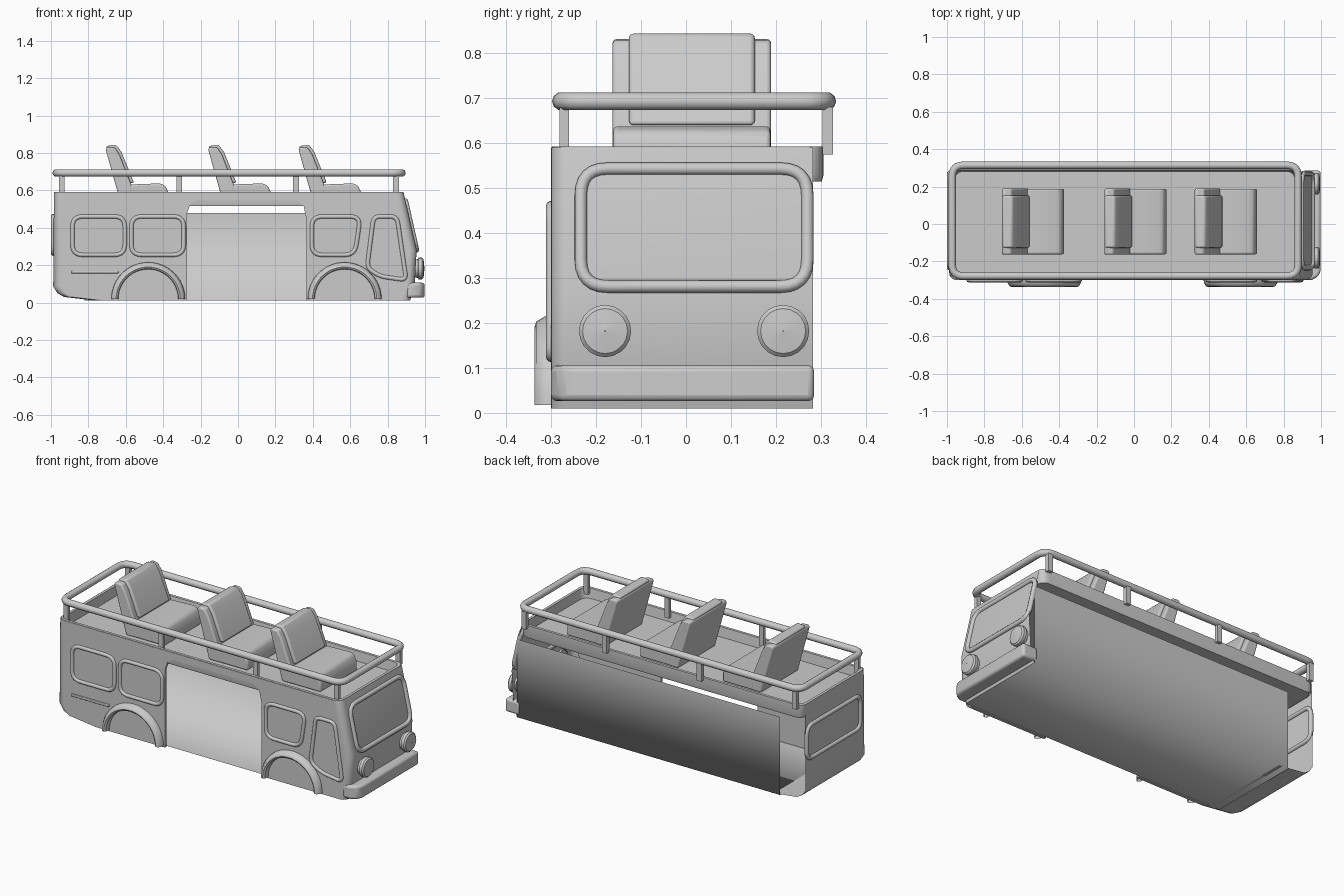
import bpy, bmesh, math
from mathutils import Vector

cube = bpy.data.objects.get("Cube")
if cube:
    bpy.data.objects.remove(cube, do_unlink=True)

grey = bpy.data.materials.new("plain_grey")
grey.use_nodes = True
grey.diffuse_color = (0.6, 0.6, 0.6, 1)
grey.node_tree.nodes["Principled BSDF"].inputs["Base Color"].default_value = (0.6, 0.6, 0.6, 1)

MID = 0.018        # centre line of the bus across its width
NEAR, CUT = -0.3, 0.282   # outer side, and where the open side is cut off


def finish(ob, angle=35, bevel=0, segments=3):
    """Material, optional rounded edges, smooth shading."""
    ob.data.materials.append(grey)
    bpy.ops.object.select_all(action='DESELECT')
    ob.select_set(True)
    bpy.context.view_layer.objects.active = ob
    if bevel:
        mod = ob.modifiers.new("round", 'BEVEL')
        mod.width, mod.segments, mod.limit_method = bevel, segments, 'ANGLE'
    bpy.ops.object.shade_smooth_by_angle(angle=math.radians(angle))
    return ob


def from_bmesh(name, bm, **kw):
    bmesh.ops.recalc_face_normals(bm, faces=bm.faces)
    me = bpy.data.meshes.new(name)
    bm.to_mesh(me)
    bm.free()
    ob = bpy.data.objects.new(name, me)
    bpy.context.collection.objects.link(ob)
    return finish(ob, **kw)


def prism(name, points, shift, **kw):
    """Extrude a flat outline of 3D points along shift."""
    bm = bmesh.new()
    face = bm.faces.new([bm.verts.new(p) for p in points])
    new = bmesh.ops.extrude_face_region(bm, geom=[face])["geom"]
    bmesh.ops.translate(bm, vec=shift, verts=[v for v in new if isinstance(v, bmesh.types.BMVert)])
    return from_bmesh(name, bm, **kw)


def loft(name, rows, closed=False, **kw):
    """Skin a grid of points."""
    bm = bmesh.new()
    grid = [[bm.verts.new(p) for p in row] for row in rows]
    n = len(grid[0])
    for a, b in zip(grid, grid[1:]):
        for i in range(n if closed else n - 1):
            j = (i + 1) % n
            bm.faces.new((a[i], a[j], b[j], b[i]))
    return from_bmesh(name, bm, **kw)


def rounded(points, r, steps=6):
    """Round the corners of a closed outline."""
    pts = [Vector(p) for p in points]
    out = []
    for i, p in enumerate(pts):
        a = p + (pts[i - 1] - p).normalized() * r
        b = p + (pts[(i + 1) % len(pts)] - p).normalized() * r
        for k in range(steps + 1):
            t = k / steps
            out.append(a * (1 - t) ** 2 + p * 2 * t * (1 - t) + b * t * t)
    return out


def tube(name, points, thick, corner):
    """Closed round bar along a rounded outline."""
    cu = bpy.data.curves.new(name, 'CURVE')
    cu.dimensions, cu.bevel_depth, cu.bevel_resolution = '3D', thick, 3
    path = rounded(points, corner)
    sp = cu.splines.new('POLY')
    sp.points.add(len(path) - 1)
    for sp_point, p in zip(sp.points, path):
        sp_point.co = (*p, 1)
    sp.use_cyclic_u = True
    ob = bpy.data.objects.new(name, cu)
    bpy.context.collection.objects.link(ob)
    bpy.ops.object.select_all(action='DESELECT')
    ob.select_set(True)
    bpy.context.view_layer.objects.active = ob
    bpy.ops.object.convert(target='MESH')
    return finish(bpy.context.object, angle=60)


def box(name, x, y, z, **kw):
    return prism(name, [(x[0], y[0], z[0]), (x[1], y[0], z[0]), (x[1], y[1], z[0]), (x[0], y[1], z[0])],
                 (0, 0, z[1] - z[0]), **kw)


# Front and rear walls with rounded corners, given as (x, z) profiles
R = 0.04
rear = [(-0.76, 0.01), (-0.93, 0.03), (-0.965, 0.05), (-0.988, 0.085), (-0.984, 0.59)]
front = [(0.92, 0.01), (0.945, 0.1), (0.955, 0.28), (0.885, 0.59)]


def end_wall(name, profile, inward):
    rows = []
    for x, z in profile:
        row = [(x, CUT, z)]
        for k in range(7):
            a = k / 6 * math.pi / 2
            row.append((x + inward * R * (1 - math.cos(a)), NEAR + R * (1 - math.sin(a)), z))
        rows.append(row)
    loft(name, rows)


end_wall("rear_wall", rear, 1)
end_wall("front_wall", front, -1)

# Side panel with the door opening
door = [(0.365, 0.01), (0.365, 0.45), (0.35, 0.52), (0.31, 0.548),
        (-0.22, 0.548), (-0.255, 0.525), (-0.272, 0.48), (-0.272, 0.01)]
side = [(x + R, z) for x, z in rear] + [(x - R, z) for x, z in reversed(front)] + door
prism("side_panel", [(x, NEAR, z) for x, z in side], (0, 0.015, 0))

# Floor and far wall as one sheet
loft("floor_and_far_wall", [[(-0.82, y, z), (0.92, y, z)] for y, z in
                            ((NEAR + 0.02, 0.012), (CUT, 0.012), (CUT, 0.478))], angle=180)

# Roof deck: a shallow tray with raised rim


def deck_ring(inset, z):
    x0, x1, y0, y1 = -0.981 + inset, 0.884 - inset, -0.298 + inset, 0.306 - inset
    return rounded([(x0, y0, z), (x1, y0, z), (x1, y1, z), (x0, y1, z)], 0.05)


deck = loft("roof_deck_rim", [deck_ring(0.004, 0.515), deck_ring(0, 0.53), deck_ring(0, 0.592),
                              deck_ring(0.016, 0.592), deck_ring(0.024, 0.535)], closed=True)
prism("roof_deck_floor", deck_ring(0.008, 0.515), (0, 0, 0.02))

# Roof rail and posts
tube("roof_rail", [(-0.972, -0.278, 0.693), (0.877, -0.278, 0.693),
                   (0.877, 0.314, 0.693), (-0.972, 0.314, 0.693)], 0.02, 0.06)
for x in (-0.943, -0.315, 0.31, 0.845):
    box("rail_post", (x - 0.015, x + 0.015), (-0.281, -0.26), (0.56, 0.68))
    box("rail_post", (x - 0.015, x + 0.015), (0.303, 0.327), (0.575, 0.68))

# Side windows
windows = {
    "rear_side_window": [(-0.885, 0.255), (-0.605, 0.255), (-0.605, 0.46), (-0.885, 0.46)],
    "middle_side_window": [(-0.57, 0.255), (-0.29, 0.255), (-0.29, 0.46), (-0.57, 0.46)],
    "front_side_window": [(0.395, 0.255), (0.625, 0.255), (0.655, 0.46), (0.395, 0.46)],
    "cab_window": [(0.69, 0.185), (0.76, 0.14), (0.9, 0.12), (0.85, 0.46), (0.725, 0.46)],
}
for name, outline in windows.items():
    corner = 0.035 if name == "cab_window" else 0.055
    tube(name + "_frame", [(x, NEAR, z) for x, z in outline], 0.0115, corner)
box("side_moulding", (-0.89, -0.64), (-0.309, -0.295), (0.155, 0.17), bevel=0.004)

# Windscreen and rear window frames


def wind_x(z):
    return 0.955 - (z - 0.28) * 0.07 / 0.31


Y0, Y1 = MID - 0.252, MID + 0.252
tube("windscreen_frame", [(wind_x(z), y, z) for y, z in
                          ((Y0, 0.281), (Y1, 0.281), (Y1, 0.543), (Y0, 0.543))], 0.014, 0.06)
tube("rear_window_frame", [(-0.987, y, z) for y, z in
                           ((Y0, 0.262), (Y1, 0.262), (Y1, 0.46), (Y0, 0.46))], 0.013, 0.05)

# Wheel arches: half rings swept from a small section of (radius, y)
section = [(0.198, -0.297), (0.196, -0.315), (0.185, -0.333), (0.172, -0.337), (0.162, -0.33), (0.16, -0.297)]
for x in (-0.48, 0.57):
    loft("wheel_arch", [[(x + r * math.cos(a), y, 0.018 + r * math.sin(a)) for r, y in section]
                        for a in (math.pi * k / 24 for k in range(25))], closed=True, angle=50)

# Bumper wrapped round the near corner
plan = [(0.9, NEAR), (0.95, NEAR), (0.985, -0.28), (0.998, -0.25), (0.998, 0.285), (0.9, 0.285)]
prism("front_bumper", [(x, y, 0.026) for x, y in plan], (0, 0, 0.08), bevel=0.014)

# Headlights
for y in (MID - 0.198, MID + 0.198):
    rim = [(0.94, 0.048), (0.962, 0.05), (0.966, 0.058), (0.984, 0.058), (0.992, 0.05), (0.997, 0.001)]
    loft("headlight", [[(x, y + r * math.cos(a), 0.182 + r * math.sin(a))
                        for a in (math.tau * k / 20 for k in range(20))] for x, r in rim], closed=True)

# Seats: backrest, centre pad and cushion
parts = {
    "seat_back": ([(0, 0.82), (0.012, 0.832), (0.05, 0.828), (0.075, 0.79), (0.138, 0.63), (0.145, 0.535),
                   (0.08, 0.535)], 0.176),
    "seat_back_pad": ([(0.002, 0.836), (0.055, 0.845), (0.085, 0.805), (0.152, 0.64), (0.085, 0.64)], 0.14),
    "seat_cushion": ([(0.1, 0.535), (0.1, 0.63), (0.29, 0.637), (0.318, 0.625), (0.335, 0.59),
                      (0.335, 0.535)], 0.175),
}
for x0 in (-0.708, -0.16, 0.323):
    for name, (outline, half) in parts.items():
        prism(name, [(x0 + x, MID - 0.005 - half, z) for x, z in outline], (0, 2 * half, 0), bevel=0.01)
